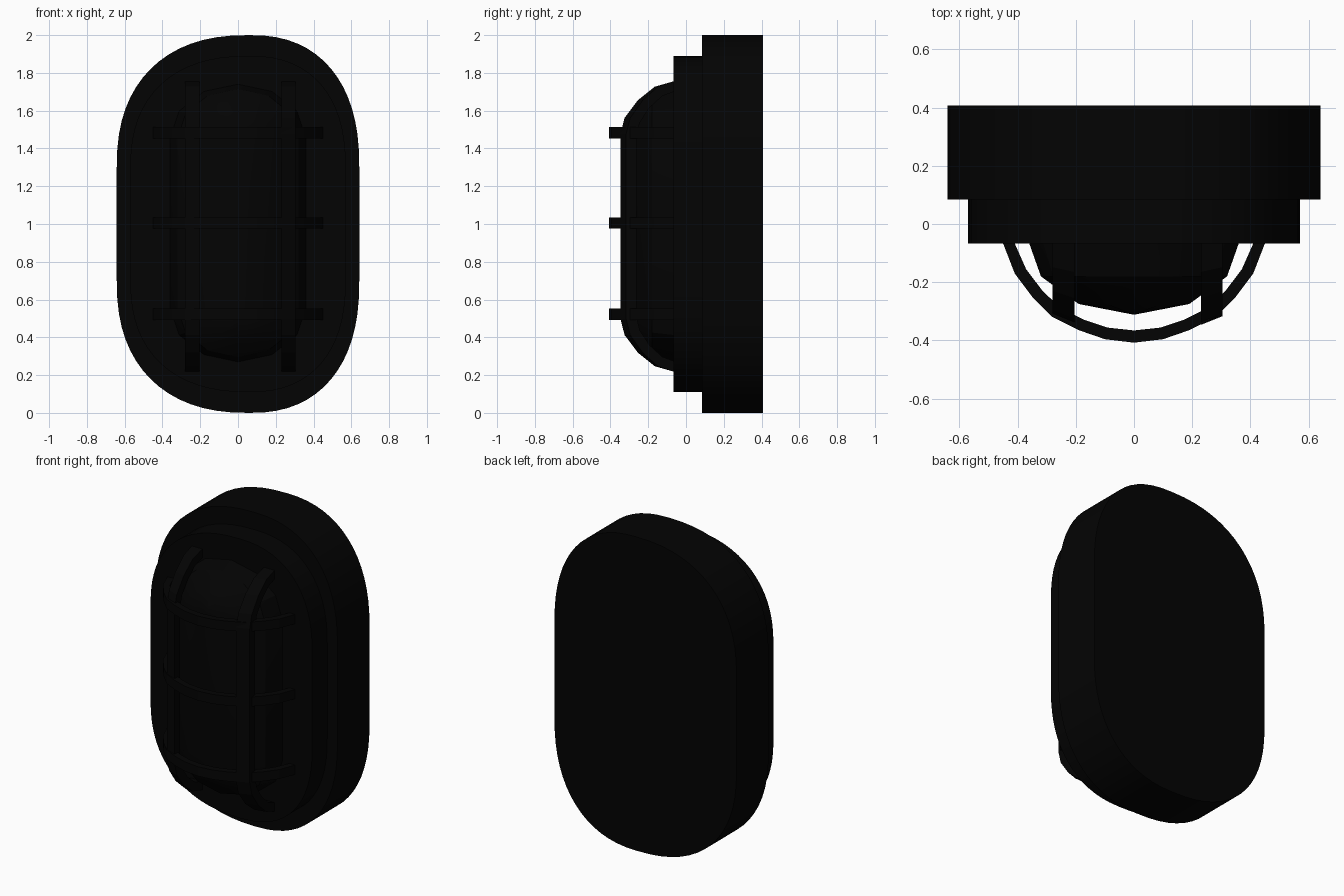
import bpy, bmesh, math

if "Cube" in bpy.data.objects:
    bpy.data.objects.remove(bpy.data.objects["Cube"])

mat = bpy.data.materials.new("black_enamel")
mat.diffuse_color = (0.001, 0.001, 0.001, 1)
mat.use_nodes = True
mat.node_tree.nodes["Principled BSDF"].inputs["Base Color"].default_value = mat.diffuse_color


def finish(name, verts, faces, smooth=None):
    me = bpy.data.meshes.new(name)
    me.from_pydata(verts, [], faces)
    bm = bmesh.new()
    bm.from_mesh(me)
    bmesh.ops.remove_doubles(bm, verts=bm.verts, dist=1e-5)
    bmesh.ops.recalc_face_normals(bm, faces=bm.faces)
    bm.to_mesh(me)
    bm.free()
    me.materials.append(mat)
    ob = bpy.data.objects.new(name, me)
    bpy.context.collection.objects.link(ob)
    if smooth:
        bpy.ops.object.select_all(action='DESELECT')
        bpy.context.view_layer.objects.active = ob
        ob.select_set(True)
        bpy.ops.object.shade_smooth_by_angle(angle=math.radians(smooth))
    return ob


def plate(name, half_w, z0, z1, y0, y1, apex=0.06, n=16, power=2.35):
    """Full-cornered oval slab with straight sides; crown sits slightly off centre."""
    pts = []
    for quad in range(4):
        top = quad < 2
        for i in range(n + 1):
            a = math.pi / 2 * (quad + i / n)
            c, s = [math.copysign(abs(v) ** (2 / power), v) if abs(v) > 1e-9 else 0.0
                    for v in (math.cos(a), math.sin(a))]
            x = apex + c * (half_w - apex if c > 0 else half_w + apex)
            z = 1.3 + s * (z1 - 1.3) if top else 0.7 + s * (0.7 - z0)
            pts.append((x, z))
    m = len(pts)
    verts = [(x, y, z) for y in (y0, y1) for x, z in pts]
    faces = [(i, (i + 1) % m, m + (i + 1) % m, m + i) for i in range(m)]
    faces += [tuple(range(m)), tuple(range(m, 2 * m))]
    return finish(name, verts, faces, 30)


def strip(name, outer, inner, place):
    """Bar of four-sided section following an outer and an inner path."""
    n = len(outer)
    verts = []
    for o, i in zip(outer, inner):
        verts += [place(o, 0), place(o, 1), place(i, 1), place(i, 0)]
    faces = [(4*k + j, 4*k + (j+1) % 4, 4*k + 4 + (j+1) % 4, 4*k + 4 + j)
             for k in range(n - 1) for j in range(4)]
    faces += [(0, 1, 2, 3), tuple(range(4*n - 4, 4*n))]
    return finish(name, verts, faces)


# housing and front rim
plate("housing", 0.642, 0.0, 2.0, 0.085, 0.408)
plate("front_rim", 0.57, 0.11, 1.89, -0.067, 0.10)

# faceted lens: stacked stadium rings narrowing to a ridge
rings = [(-0.05, 0.363, 0.29), (-0.067, 0.36, 0.285), (-0.18, 0.32, 0.26),
         (-0.275, 0.19, 0.16), (-0.312, 0.0, 0.08)]
verts, faces, n = [], [], 6
for y, w, e in rings:
    for sgn in (1, -1):
        for i in range(n + 1):
            a = math.pi * i / n
            verts.append((sgn * w * math.cos(a), y, 1.005 + sgn * (0.45 + e * math.sin(a))))
m = 2 * (n + 1)
for k in range(len(rings) - 1):
    faces += [(k*m + i, k*m + (i+1) % m, (k+1)*m + (i+1) % m, (k+1)*m + i) for i in range(m)]
finish("lens", verts, faces, 30)

# curved horizontal guard bars
half_o = [(0.455, -0.05), (0.45, -0.067), (0.41, -0.17), (0.35, -0.25),
          (0.28, -0.32), (0.19, -0.365), (0.10, -0.396)]
half_i = [(0.415, -0.05), (0.41, -0.067), (0.371, -0.155), (0.316, -0.228),
          (0.255, -0.287), (0.175, -0.328), (0.092, -0.356)]


def mirrored(half, mid):
    return half + [mid] + [(-x, y) for x, y in reversed(half)]


for z in (0.523, 1.005, 1.483):
    strip("horizontal_guard", mirrored(half_o, (0, -0.408)), mirrored(half_i, (0, -0.366)),
          lambda p, t, z=z: (p[0], p[1], z + (t - 0.5) * 0.06))

# vertical guard bars, bent back at both ends, faces tilted to follow the curve
end_o = [(-0.05, 0.772), (-0.067, 0.768), (-0.165, 0.74), (-0.255, 0.668),
         (-0.325, 0.575), (-0.347, 0.49)]
end_i = [(-0.05, 0.715), (-0.067, 0.712), (-0.140, 0.69), (-0.215, 0.628),
         (-0.272, 0.55), (-0.292, 0.475)]


def both_ends(e):
    return [(y, 0.987 + d) for y, d in e] + [(y, 0.987 - d) for y, d in reversed(e)]


for x in (-0.242, 0.267):
    def place(p, t, x=x):
        outer_edge = (t == 1) == (x > 0)
        tilt = 0.03 if outer_edge and p[0] < -0.1 else 0
        return (x + (t - 0.5) * 0.075, p[0] + tilt * min(1, -p[0] / 0.3), p[1])
    strip("vertical_guard", both_ends(end_o), both_ends(end_i), place)
